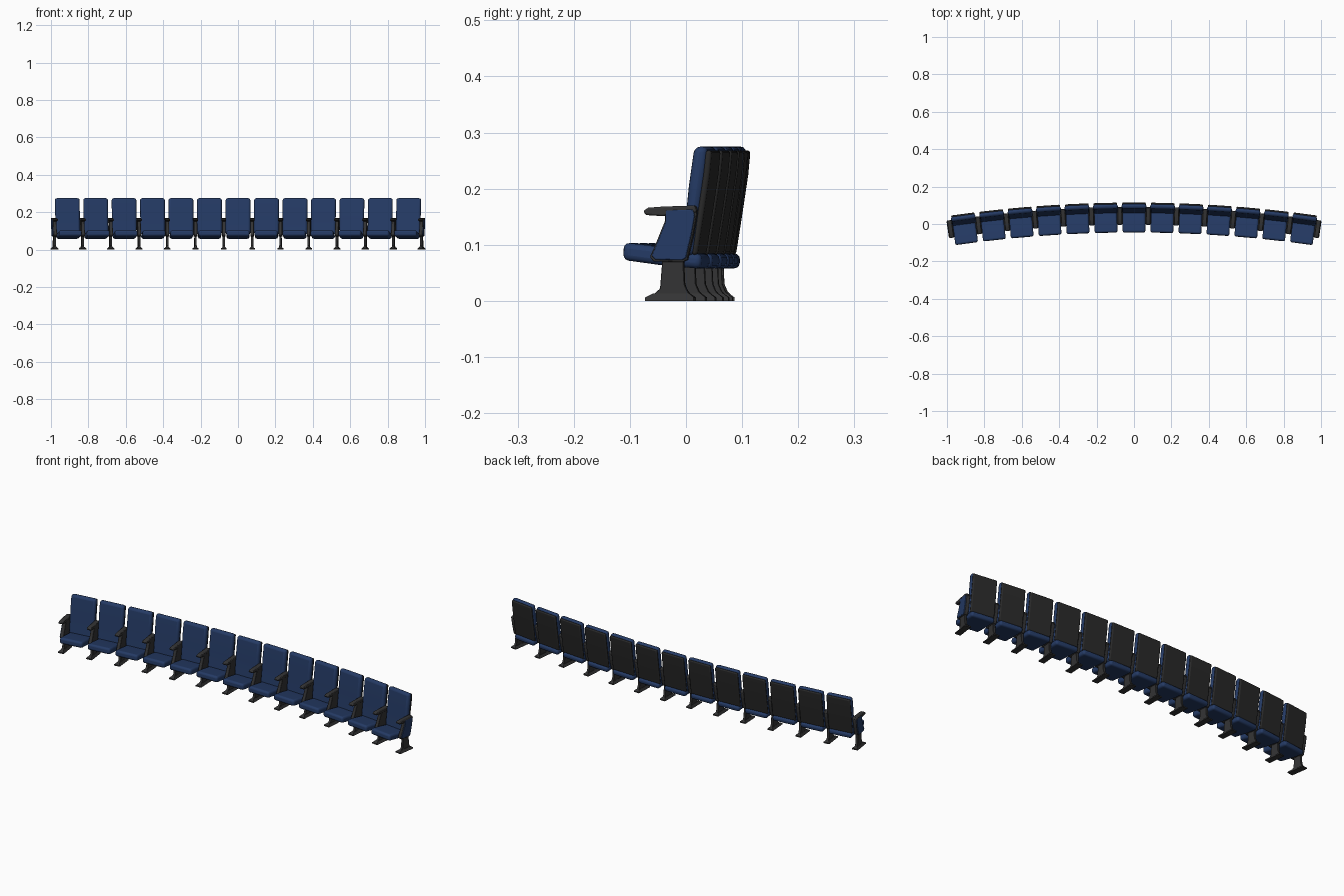
import bpy, bmesh, math
from mathutils import Matrix

if "Cube" in bpy.data.objects:
    bpy.data.objects.remove(bpy.data.objects["Cube"])

R = 6.8                # radius of the curved row
STEP = 0.1505 / R      # angle between neighbouring seats
SEATS = 13


def material(name, rgb):
    m = bpy.data.materials.new(name)
    m.diffuse_color = (*rgb, 1)
    m.use_nodes = True
    m.node_tree.nodes["Principled BSDF"].inputs["Base Color"].default_value = m.diffuse_color
    return m


BLUE = material("blue fabric", (0.018, 0.043, 0.130))
SHELL = material("black shell", (0.022, 0.022, 0.022))
FRAME = material("charcoal frame", (0.033, 0.033, 0.034))


def prism(name, profile, x0, x1, mat, bevel, segments=3):
    """Side profile (y, z) extruded across x, with rounded edges."""
    bm = bmesh.new()
    a = [bm.verts.new((x0, y, z)) for y, z in profile]
    b = [bm.verts.new((x1, y, z)) for y, z in profile]
    n = len(profile)
    bm.faces.new(a)
    bm.faces.new(b[::-1])
    for i in range(n):
        bm.faces.new((a[i], b[i], b[(i + 1) % n], a[(i + 1) % n]))
    bmesh.ops.recalc_face_normals(bm, faces=bm.faces)
    for f in bm.faces:
        f.smooth = True
    mesh = bpy.data.meshes.new(name)
    bm.to_mesh(mesh)
    bm.free()
    mesh.materials.append(mat)
    mesh.set_sharp_from_angle(angle=math.radians(40))
    ob = bpy.data.objects.new(name, mesh)
    bpy.context.collection.objects.link(ob)
    if bevel:
        mod = ob.modifiers.new("round", 'BEVEL')
        mod.width = bevel
        mod.segments = segments
        mod.limit_method = 'ANGLE'
        mod.angle_limit = math.radians(40)
    return ob


def place(parts, slots):
    """Copy the parts to each angular slot along the arc."""
    for s in slots:
        t = s * STEP
        m = Matrix.Translation((R * math.sin(t), R * math.cos(t) - R, 0)) @ Matrix.Rotation(-t, 4, 'Z')
        for p in parts:
            c = p.copy()
            bpy.context.collection.objects.link(c)
            c.matrix_world = m
    for p in parts:
        bpy.data.objects.remove(p)


# Seat: tilted cushion, curved backrest pad and rear shell
cushion = prism("seat_cushion",
                [(-0.046, 0.073), (0.02, 0.064), (0.095, 0.057), (0.097, 0.083),
                 (0.06, 0.089), (0.0, 0.099), (-0.044, 0.104)],
                -0.061, 0.061, BLUE, 0.010)
pad = prism("backrest_pad",
            [(0.058, 0.080), (0.064, 0.125), (0.069, 0.165), (0.073, 0.205), (0.083, 0.275),
             (0.108, 0.275), (0.103, 0.225), (0.094, 0.165), (0.088, 0.120), (0.083, 0.080)],
            -0.066, 0.066, BLUE, 0.011)
shell = prism("backrest_shell",
              [(0.078, 0.082), (0.083, 0.120), (0.089, 0.165), (0.098, 0.225), (0.103, 0.268),
               (0.115, 0.268), (0.111, 0.225), (0.102, 0.165), (0.095, 0.120), (0.089, 0.082)],
              -0.063, 0.063, SHELL, 0.006)
place([cushion, pad, shell], [i - (SEATS - 1) / 2 for i in range(SEATS)])

# Stand between seats: armrest, side panel, column and floor foot
armrest = prism("armrest",
                [(-0.005, 0.160), (0.004, 0.166), (0.03, 0.168), (0.088, 0.170),
                 (0.092, 0.158), (0.03, 0.151), (0.0, 0.153)],
                -0.012, 0.012, FRAME, 0.003, 2)
panel_shape = [(0.034, 0.165), (0.088, 0.167), (0.091, 0.155), (0.085, 0.120), (0.074, 0.073),
               (0.066, 0.069), (0.014, 0.070), (0.007, 0.078), (0.018, 0.103), (0.034, 0.142)]
panel = prism("side_panel", panel_shape, -0.009, 0.009, FRAME, 0.002, 2)
column = prism("stand_column",
               [(0.010, 0.008), (0.025, 0.022), (0.029, 0.072), (0.067, 0.072),
                (0.069, 0.030), (0.074, 0.018), (0.082, 0.008)],
               -0.006, 0.006, FRAME, 0.001, 1)
foot = prism("stand_foot",
             [(-0.001, 0.0), (-0.001, 0.006), (0.012, 0.013), (0.078, 0.013), (0.087, 0.006), (0.087, 0.0)],
             -0.015, 0.015, FRAME, 0, 1)
for v in foot.data.vertices:      # taper the foot toward the column
    if v.co.z > 0.01:
        v.co.x *= 0.5
half = SEATS / 2
place([armrest, panel, column, foot], [i - half for i in range(SEATS + 1)])

# Blue upholstered inserts on the two outer ends
cy, cz = 0.053, 0.119
insert = [(cy + (y - cy) * 0.92, cz + (z - cz) * 0.93) for y, z in panel_shape]
for side, name in ((-1, "left_end_insert"), (1, "right_end_insert")):
    place([prism(name, insert, side * 0.007, side * 0.0125, BLUE, 0.002, 2)], [side * half])
